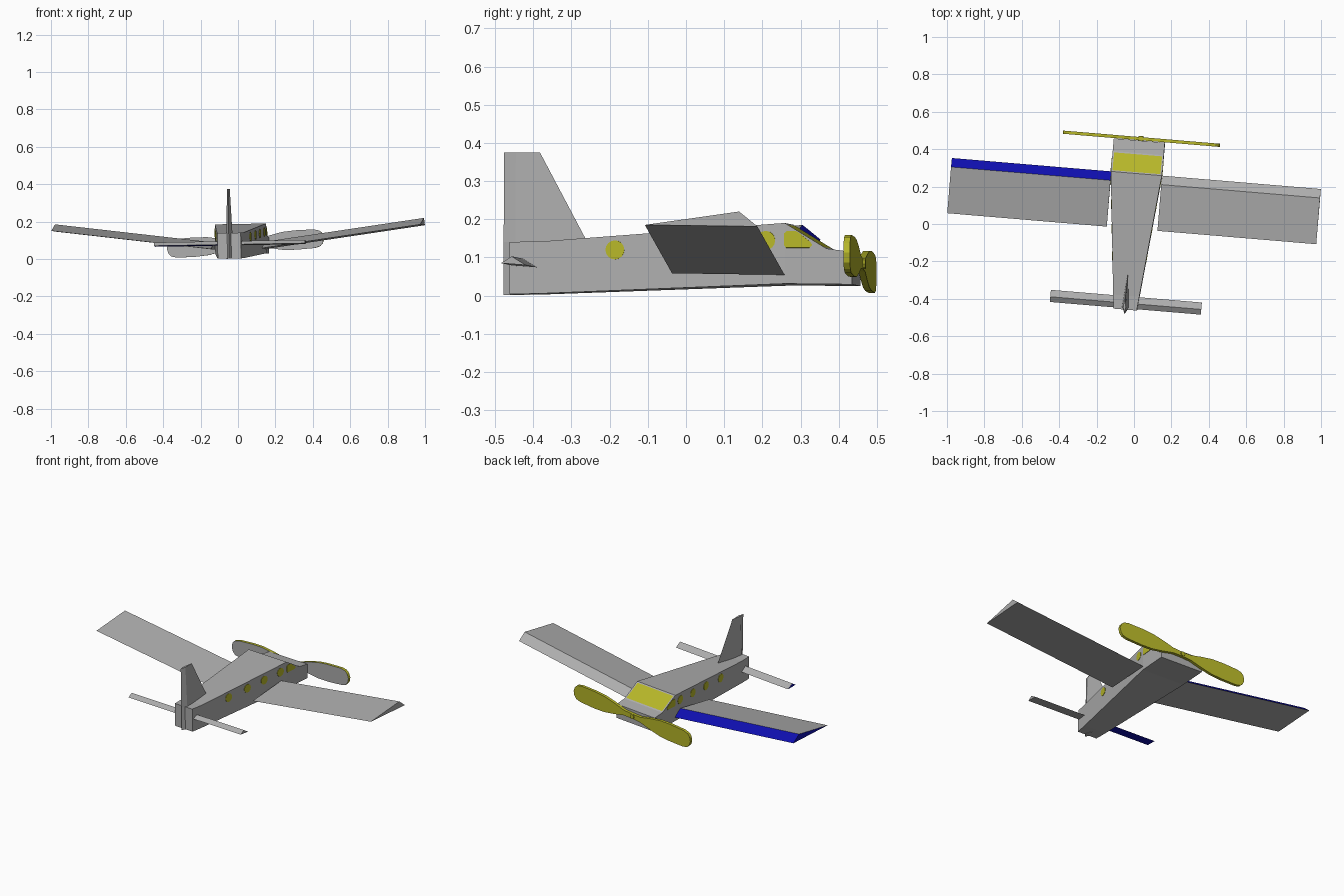
import bpy, bmesh, math
from mathutils import Matrix, Vector

if "Cube" in bpy.data.objects:
    bpy.data.objects.remove(bpy.data.objects["Cube"])

# The plane is slightly yawed and rolled
POSE = (Matrix.Rotation(math.radians(-4.8), 4, 'Z')
        @ Matrix.Rotation(math.radians(-1.0), 4, 'Y')
        @ Matrix.Translation((-0.007, 0, 0)))


def material(name, rgb):
    m = bpy.data.materials.new(name)
    m.diffuse_color = (*rgb, 1)
    m.use_nodes = True
    m.node_tree.nodes["Principled BSDF"].inputs["Base Color"].default_value = m.diffuse_color
    return m


GREY = material("grey", (0.42, 0.42, 0.42))
YELLOW = material("yellow", (0.47, 0.47, 0.022))
BLUE = material("blue", (0.005, 0.005, 0.45))


def loft(name, rings, mats, rule=None, edit=None):
    """Closed solid through rings of points; rule(face) picks the material."""
    bm = bmesh.new()
    loops = [[bm.verts.new(p) for p in r] for r in rings]
    n = len(loops[0])
    for a, b in zip(loops, loops[1:]):
        for i in range(n):
            j = (i + 1) % n
            bm.faces.new((a[i], a[j], b[j], b[i]))
    bm.faces.new(loops[0])
    bm.faces.new(loops[-1])
    bmesh.ops.recalc_face_normals(bm, faces=bm.faces)
    bm.normal_update()
    if rule:
        for f in bm.faces:
            f.material_index = rule(f)
    if edit:
        edit(bm)
    bm.transform(POSE)
    me = bpy.data.meshes.new(name)
    bm.to_mesh(me)
    bm.free()
    for m in mats:
        me.materials.append(m)
    ob = bpy.data.objects.new(name, me)
    bpy.context.collection.objects.link(ob)
    return ob


def half_width(y):
    return 0.0625 + (0.137 - 0.0625) * min(1, (y + 0.46) / 0.73)


# Fuselage: rings across the body, (y, bottom, top)
stations = [(-0.46, 0.003, 0.14), (-0.385, 0.004, 0.14), (0.27, 0.029, 0.188),
            (0.38, 0.028, 0.121), (0.447, 0.027, 0.112)]


def cut_windshield(bm):
    face = max((f for f in bm.faces if f.normal.z > 0.3), key=lambda f: f.normal.y)
    bmesh.ops.inset_individual(bm, faces=[face], thickness=0.012)
    face.material_index = 1


loft("fuselage",
     [[(-half_width(y), y, b), (half_width(y), y, b), (half_width(y), y, t),
       (-half_width(y), y, t)] for y, b, t in stations],
     [GREY, YELLOW], edit=cut_windshield)


# Side windows: thin plates following the body side
def window(name, side, pts):
    loft(name, [[(side * (half_width(y) + o), y, z) for y, z in pts]
                for o in (-0.002, 0.002)], [YELLOW])


for side, tag in ((1, "right"), (-1, "left")):
    for k, yc in enumerate((-0.18, -0.035, 0.095, 0.22)):
        zc = 0.129 + 0.06 * yc
        window(f"{tag}_round_window_{k + 1}", side,
               [(yc + 0.025 * math.cos(a * math.pi / 8),
                 zc + 0.025 * math.sin(a * math.pi / 8)) for a in range(16)])
    window(f"{tag}_cockpit_window", side,
           [(0.268, 0.13), (0.274, 0.123), (0.335, 0.123), (0.343, 0.13),
            (0.338, 0.138), (0.308, 0.162), (0.298, 0.167), (0.276, 0.167), (0.268, 0.16)])

    # Wings: triangular section with dihedral, blue trim on the left
    section = [(-0.026, 0.004), (0.27, 0.0), (0.222, 0.039)]
    loft(f"{tag}_wing",
         [[(side * x, y, z0 + z) for y, z in section]
          for x, z0 in ((0.136, 0.052), (0.99, 0.164))], [GREY, BLUE],
         lambda f, s=side: int(s < 0 and (f.normal.y > 0.3 or f.normal.x < -0.9)))

    # Tailplane: small triangular section, blue below and at the tip on the left
    section = [(-0.453, 0.078), (-0.388, 0.073), (-0.425, 0.096)]
    loft(f"{tag}_tailplane",
         [[(side * x, y, z) for y, z in section] for x in (0.0, 0.405)],
         [GREY, BLUE],
         lambda f, s=side: int(s < 0 and (f.normal.z < -0.5 or f.normal.x < -0.9)))

# Tail fin: wedge running down behind the body
loft("tail_fin",
     [[(0, lead, z), (w, -0.448, z), (0, -0.48, z), (-w, -0.448, z)]
      for z, lead, w in ((0.002, -0.41, 0.017), (0.14, -0.26, 0.017),
                         (0.375, -0.385, 0.007))], [GREY])

# Propeller: two rounded blades, grey behind
half = [(0.0, 0.014), (0.06, 0.016), (0.13, 0.034), (0.2, 0.048), (0.27, 0.052),
        (0.37, 0.050), (0.40, 0.042), (0.415, 0.026), (0.422, 0.0)]
top = half + [(x, -w) for x, w in half[-2::-1]]
outline = top[:-1] + [(-x, -w) for x, w in half] + [(-x, w) for x, w in half[-2:0:-1]]
ca, sa = math.cos(math.radians(3)), math.sin(math.radians(3))
loft("propeller",
     [[(0.01 + x * ca - z * sa, y, 0.083 + x * sa + z * ca) for x, z in outline]
      for y in (0.449, 0.466)],
     [YELLOW, GREY], lambda f: int(f.normal.y < -0.9))

# Propeller hub
loft("propeller_hub",
     [[(0.007 + 0.014 * math.cos(a * math.pi / 4), y, 0.083 + 0.014 * math.sin(a * math.pi / 4))
       for a in range(8)] for y in (0.44, 0.472)], [YELLOW])
